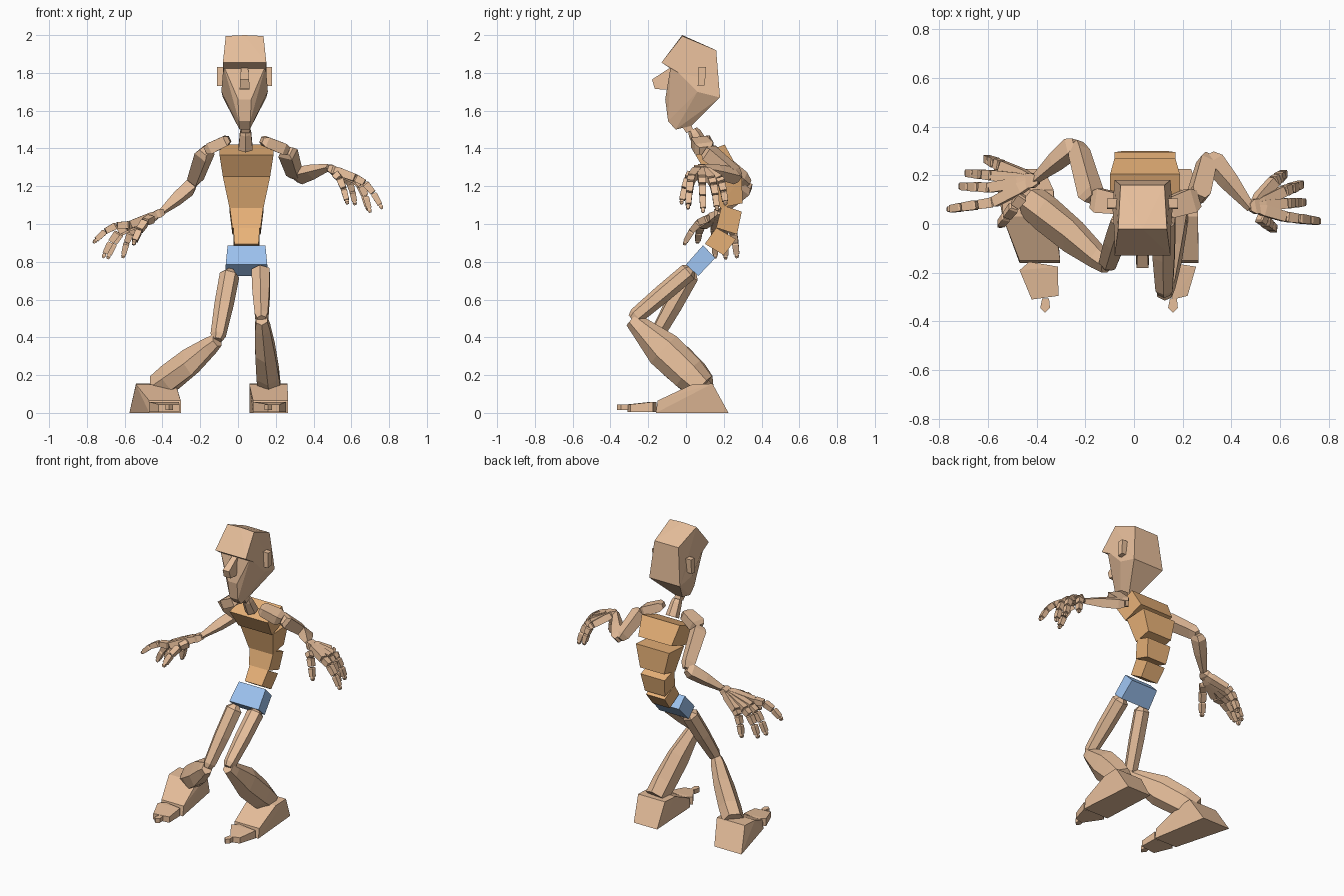
import bpy, bmesh, math
from mathutils import Vector as V

if "Cube" in bpy.data.objects:
    bpy.data.objects.remove(bpy.data.objects["Cube"])


def material(name, col):
    m = bpy.data.materials.new(name)
    m.diffuse_color = (*col, 1)
    m.use_nodes = True
    m.node_tree.nodes["Principled BSDF"].inputs["Base Color"].default_value = m.diffuse_color
    return m


SKIN = material("skin", (0.80, 0.52, 0.33))
TORSO = material("torso", (0.82, 0.45, 0.19))
BLUE = material("shorts", (0.34, 0.55, 0.88))


def finish(name, bm, mat):
    bmesh.ops.recalc_face_normals(bm, faces=bm.faces)
    me = bpy.data.meshes.new(name)
    bm.to_mesh(me)
    bm.free()
    me.materials.append(mat)
    ob = bpy.data.objects.new(name, me)
    bpy.context.collection.objects.link(ob)


def hull(name, pts, mat=SKIN):
    """Faceted block wrapped around a few points."""
    bm = bmesh.new()
    for p in pts:
        bm.verts.new(p)
    res = bmesh.ops.convex_hull(bm, input=bm.verts)
    loose = [v for v in bm.verts if not v.link_faces]
    bmesh.ops.delete(bm, geom=loose, context='VERTS')
    bmesh.ops.dissolve_limit(bm, angle_limit=0.02, verts=bm.verts, edges=bm.edges)
    finish(name, bm, mat)


def mirrored(cx, rows):
    """Rows of (half width, y, z) mirrored about x = cx."""
    return [(cx + s * w, y, z) for w, y, z in rows for s in (-1, 1)]


def add_bone(bm, a, b, rings, ref, n=4):
    """Tapered prism from a to b; rings are (t, width along ref, depth)."""
    a, b = V(a), V(b)
    ax = (b - a).normalized()
    u = V(ref)
    u = (u - ax * u.dot(ax)).normalized()
    v = ax.cross(u)
    k = 0.5 / math.cos(math.pi / n)
    loops = []
    for t, w, d in rings:
        c = a.lerp(b, t)
        angs = [(i + 0.5) * math.tau / n for i in range(n)]
        loops.append([bm.verts.new(c + u * (w * k * math.cos(g)) + v * (d * k * math.sin(g)))
                      for g in angs])
    for p, q in zip(loops, loops[1:]):
        for i in range(n):
            j = (i + 1) % n
            bm.faces.new((p[i], p[j], q[j], q[i]))
    bm.faces.new(loops[0])
    bm.faces.new(loops[-1])


def bone(name, a, b, rings, ref, n=4, mat=SKIN):
    bm = bmesh.new()
    add_bone(bm, a, b, rings, ref, n)
    finish(name, bm, mat)


# Head
HX = 0.035
hull("skull", mirrored(HX, [(.10, -.02, 1.995), (.09, .16, 1.92), (.115, -.13, 1.855),
                            (.113, -.085, 1.825), (.115, .18, 1.67)]) + [(HX, -.02, 2.0)])
hull("face", mirrored(HX, [(.112, -.08, 1.84), (.035, -.11, 1.66), (.03, -.095, 1.545),
                           (.027, -.055, 1.50), (.03, .03, 1.52), (.123, .06, 1.70),
                           (.115, .18, 1.67), (.09, .16, 1.90)]))
hull("nose", mirrored(HX, [(.018, -.08, 1.83), (.024, -.18, 1.765), (.026, -.165, 1.715),
                           (.026, -.09, 1.71)]))
for side, s in (("left", 1), ("right", -1)):
    hull(side + "_ear", [(HX + s * x, y, z) for x in (.10, .146)
                         for y, z in ((.062, 1.73), (.10, 1.735), (.105, 1.83), (.066, 1.83))])
bone("neck", (.04, .09, 1.40), (.04, .035, 1.50), [(0, .075, .075), (.8, .06, .06), (1, .05, .045)],
     (1, 0, 0), 6)
bone("skull_joint", (.04, .02, 1.49), (.04, 0, 1.53), [(0, .04, .04), (1, .05, .05)], (1, 0, 0))


# Torso blocks: side profile as bottom front, bottom back, top back, top front
def block(name, prof, wb, wt, mat=TORSO):
    hull(name, mirrored(.045, [(w, y, z) for w, (y, z) in zip((wb, wb, wt, wt), prof)]), mat)


block("chest", [(.12, 1.25), (.27, 1.30), (.205, 1.42), (.05, 1.365)], .125, .143)
block("ribs", [(.18, 1.085), (.30, 1.11), (.295, 1.26), (.135, 1.25)], .09, .125)
block("waist", [(.16, .98), (.27, .945), (.295, 1.065), (.19, 1.10)], .075, .09)
block("belly", [(.10, .895), (.20, .835), (.265, .92), (.16, .98)], .064, .07)
block("pelvis", [(0, .785), (.065, .725), (.155, .82), (.09, .887)], .11, .10, BLUE)

# Legs: hip, knee, ankle
THIGH = [(0, .04, .04), (.07, .095, .085), (.5, .09, .085), (.93, .07, .075), (1, .045, .05)]
SHIN = [(0, .06, .075), (.12, .08, .10), (.45, .105, .17), (.8, .12, .16), (1, .12, .13)]
for side, hip, knee, ankle in (("right", (-.04, .035, .755), (-.11, -.17, .385), (-.42, .09, .14)),
                               ("left", (.12, .035, .765), (.125, -.285, .495), (.165, .085, .14))):
    hip, knee, ankle = V(hip), V(knee), V(ankle)
    hinge = (knee - hip).cross(ankle - knee)
    bone(side + "_thigh", hip, knee, THIGH, hinge, 6)
    bone(side + "_shin", knee, ankle, SHIN, hinge, 6)

# Feet: heel x range, ankle x range, ball x range, toe x range
for side, heel, top, ball, toe in (
        ("right", (-.575, -.37), (-.54, -.33), (-.47, -.303), (-.42, -.31)),
        ("left", (.06, .235), (.06, .262), (.08, .265), (.16, .22))):
    foot = [(x, y, z) for xs, y, z in ((heel, .225, 0), (top, .14, .155), (top, .03, .15),
                                       (ball, -.15, .065), (ball, -.16, 0)) for x in xs]
    hull(side + "_foot", foot)
    x0, x1 = ball
    hull(side + "_toes", [(x, y, z) for x, y in ((x0, -.19), (x0 + .04, -.155), (x1 - .01, -.175),
                                                 (toe[1], -.295), (toe[0], -.31))
                          for z in (.006, .058 if y > -.25 else .045)])
    tx = toe[0] + (.055 if side == "right" else .0)
    hull(side + "_toe_tip", [(tx + dx, y, z) for dx, y in ((-.012, -.305), (.016, -.305),
                                                           (.02, -.345), (.0, -.365), (-.02, -.345))
                             for z in (.015, .045)])

# Arms: collar, shoulder, elbow, wrist
COLLAR = [(0, .05, .03), (.15, .085, .055), (.8, .10, .06), (1, .07, .04)]
UPPER = [(0, .05, .05), (.1, .075, .08), (.85, .06, .07), (1, .035, .04)]
FORE = [(0, .04, .04), (.12, .06, .075), (.5, .055, .06), (1, .025, .028)]
ARMS = (("right", (-.045, .08, 1.45), (-.17, .10, 1.39), (-.235, .33, 1.21), (-.41, .18, 1.06)),
        ("left", (.125, .06, 1.445), (.26, .105, 1.39), (.305, .28, 1.25), (.48, .065, 1.30)))
for side, collar, shoulder, elbow, wrist in ARMS:
    c, s, e, w = V(collar), V(shoulder), V(elbow), V(wrist)
    hinge = (e - s).cross(w - e)
    bone(side + "_collar", c, s, COLLAR, (0, 1, 0))
    bone(side + "_upper_arm", s, e, UPPER, hinge)
    bone(side + "_forearm", e, w, FORE, hinge)


# Fingers: three arched blocks and a small tip
def finger(name, base, tip, arch=.035):
    a, b = V(base), V(tip)
    mid = (a + b) / 2 + V((0, 0, arch * 2))
    pt = lambda t: a * (1 - t) ** 2 + mid * 2 * t * (1 - t) + b * t * t
    ref = (0, 1, 0) if abs(b.x - a.x) > abs(b.y - a.y) else (1, 0, 0)
    bm = bmesh.new()
    for t0, t1, w in ((0, .36, .042), (.36, .68, .039), (.68, .93, .034)):
        add_bone(bm, pt(t0), pt(t1), [(.02, w * .7, w * .7), (.14, w, w * .95), (.95, w * .9, w * .8)], ref)
    add_bone(bm, pt(.92), pt(1), [(0, .016, .016), (.5, .022, .022), (1, .012, .012)], ref)
    finish(name, bm, SKIN)


# Hands
HANDS = (
    ("right", (-.405, .18, 1.06), (-.575, .165, 1.0),
     [("index", (-.575, .09, .995), (-.765, .06, .90)), ("middle", (-.59, .15, .985), (-.715, .155, .82)),
      ("ring", (-.58, .20, .98), (-.69, .21, .815)), ("little", (-.545, .24, .98), (-.61, .27, .82)),
      ("thumb", (-.455, .12, 1.03), (-.555, -.01, .89))]),
    ("left", (.485, .07, 1.295), (.615, .095, 1.25),
     [("index", (.62, .03, 1.245), (.763, .01, 1.08)), ("middle", (.625, .085, 1.24), (.70, .09, 1.06)),
      ("ring", (.615, .135, 1.235), (.69, .165, 1.07)), ("little", (.575, .175, 1.235), (.62, .21, 1.10)),
      ("thumb", (.515, .03, 1.265), (.58, -.025, 1.105))]))
for side, a, b, fingers in HANDS:
    bone(side + "_wrist", V(a).lerp(V(b), -.08), V(a).lerp(V(b), .2),
         [(0, .03, .03), (.5, .06, .045), (1, .06, .04)], (0, 1, 0))
    for label, base, tip in fingers:
        finger(f"{side}_{label}", base, tip)
        # palm strut leading to each knuckle
        if label != "thumb":
            bone(f"{side}_palm_{label}", V(a).lerp(V(base), .1), V(base),
                 [(0, .03, .03), (.3, .045, .045), (1, .042, .04)], (0, 1, 0))
